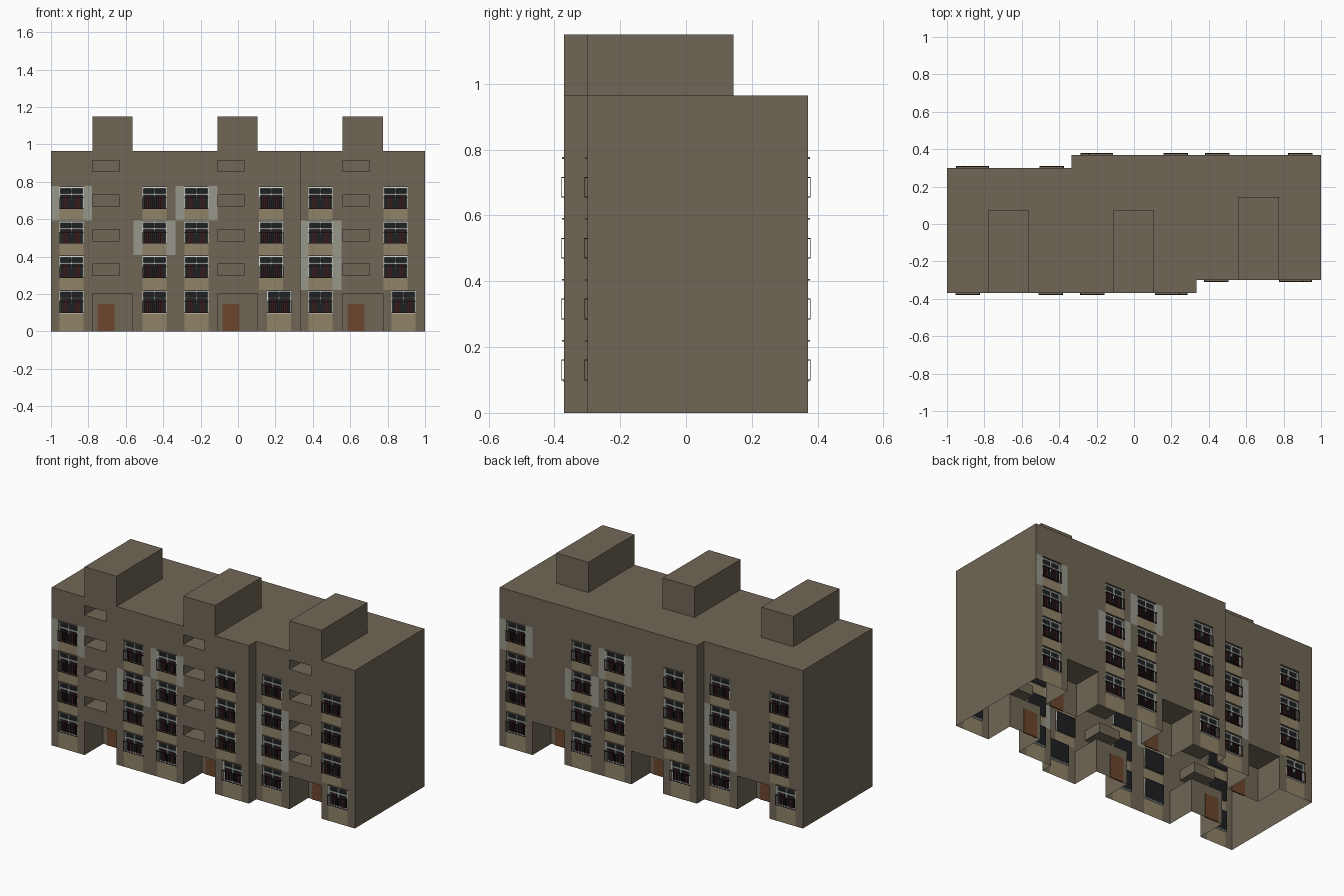
import bpy, bmesh, math
from mathutils import Vector

cube = bpy.data.objects.get("Cube")
if cube:
    bpy.data.objects.remove(cube, do_unlink=True)


def material(name, rgb):
    m = bpy.data.materials.new(name)
    m.use_nodes = True
    m.diffuse_color = (*rgb, 1)
    m.node_tree.nodes["Principled BSDF"].inputs["Base Color"].default_value = (*rgb, 1)
    return m


MATS = [
    material("wall_brown", (0.16, 0.135, 0.093)),
    material("spandrel_tan", (0.28, 0.23, 0.14)),
    material("panel_grey", (0.31, 0.31, 0.265)),
    material("door_brown", (0.15, 0.062, 0.026)),
    material("frame_white", (0.66, 0.72, 0.68)),
    material("glass_dark", (0.013, 0.014, 0.016)),
    material("railing_maroon", (0.035, 0.011, 0.012)),
]
WALL, TAN, GREY, DOOR, WHITE, GLASS, RAIL = range(len(MATS))

# Main dimensions
HEIGHT, FRONT, STEP_Y, STEP_X = 0.965, -0.37, -0.30, 0.333
WIN_W, WIN_H, FLOOR = 0.128, 0.118, 0.185
SILL, BAND = 0.099, 0.037
COLUMNS = [-0.89, -0.446, -0.222, 0.177, 0.441, 0.842]
SHIFTED = (0.177, 0.842)          # columns whose ground window sits sideways
BAYS = [-0.778, -0.11, 0.559]     # left edges of the stair bays
BAY_W, ENTRY_H, ENTRY_D = 0.215, 0.203, 0.18
STAIR_W, STAIR_H, STAIR_D = 0.144, 0.06, 0.12
# Grey panels: x range, z range
PANELS = [(-1, -0.78, 0.592, 0.778), (-0.559, -0.334, 0.407, 0.592),
          (-0.334, -0.11, 0.592, 0.778), (STEP_X, 0.553, 0.222, 0.592)]


def wall_y(x):
    return FRONT if x < STEP_X else STEP_Y


def finish(name, bm):
    me = bpy.data.meshes.new(name)
    bm.to_mesh(me)
    bm.free()
    for m in MATS:
        me.materials.append(m)
    return me


def place(name, me, loc=(0, 0, 0), turn=0):
    ob = bpy.data.objects.new(name, me)
    ob.location = loc
    ob.rotation_euler.z = turn
    bpy.context.collection.objects.link(ob)
    return ob


def quad(bm, pts, normal, mat=WALL):
    f = bm.faces.new([bm.verts.new(p) for p in pts])
    f.normal_update()
    if f.normal.dot(Vector(normal)) < 0:
        f.normal_flip()
    f.material_index = mat
    return f


def box(bm, x0, x1, y0, y1, z0, z1, mat=WALL):
    v = bmesh.ops.create_cube(bm, size=1)["verts"]
    for p in v:
        p.co = ((x0 + x1) / 2 + p.co.x * (x1 - x0),
                (y0 + y1) / 2 + p.co.y * (y1 - y0),
                (z0 + z1) / 2 + p.co.z * (z1 - z0))
    for f in {f for p in v for f in p.link_faces}:
        f.material_index = mat


# Window positions: (centre x, sill z)
windows = [(x + (0.043 if k == 0 and x in SHIFTED else 0), SILL + k * FLOOR)
           for x in COLUMNS for k in range(4)]


def niche(bm, x0, x1, z0, z1, y, depth, back=WALL):
    yb = y + depth
    quad(bm, [(x0, yb, z0), (x1, yb, z0), (x1, yb, z1), (x0, yb, z1)], (0, -1, 0), back)
    for x, n in ((x0, 1), (x1, -1)):
        quad(bm, [(x, y, z0), (x, yb, z0), (x, yb, z1), (x, y, z1)], (n, 0, 0))
    for z, n in ((z0, 1), (z1, -1)):
        if z > 0:
            quad(bm, [(x0, y, z), (x1, y, z), (x1, yb, z), (x0, yb, z)], (0, 0, n))


def inside(r, x, z):
    return r[0] < x < r[1] and r[2] < z < r[3]


def facade(name, stairs):
    """Stepped wall with window, entrance and stair openings and painted bands."""
    bm = bmesh.new()
    holes = []
    bands = []
    for x, z in windows:
        r = (x - WIN_W / 2, x + WIN_W / 2, z, z + WIN_H)
        holes.append((r, 0.012, GLASS))
        bands.append((r[0], r[1], 0 if z < FLOOR else z - 0.062, z))
    for b in BAYS:
        holes.append(((b, b + BAY_W, 0, ENTRY_H), ENTRY_D, WALL))
        if stairs:
            for k in range(4):
                z = 0.299 + k * FLOOR
                holes.append(((b, b + STAIR_W, z, z + STAIR_H), STAIR_D, WALL))
    rects = [h[0] for h in holes] + bands + PANELS
    for a, b in ((-1, STEP_X), (STEP_X, 1)):
        y = wall_y((a + b) / 2)
        xs = sorted({a, b} | {v for r in rects for v in r[:2] if a < v < b})
        zs = sorted({0, HEIGHT} | {v for r in rects for v in r[2:]})
        for x0, x1 in zip(xs, xs[1:]):
            for z0, z1 in zip(zs, zs[1:]):
                c = ((x0 + x1) / 2, (z0 + z1) / 2)
                if any(inside(h[0], *c) for h in holes):
                    continue
                mat = WALL
                if any(inside(r, *c) for r in bands):
                    mat = TAN
                elif any(inside(r, *c) for r in PANELS):
                    mat = GREY
                quad(bm, [(x0, y, z0), (x1, y, z0), (x1, y, z1), (x0, y, z1)], (0, -1, 0), mat)
    for r, depth, mat in holes:
        niche(bm, *r, wall_y(r[0]), depth, mat)
    # Return wall at the step
    quad(bm, [(STEP_X, FRONT, 0), (STEP_X, STEP_Y, 0),
              (STEP_X, STEP_Y, HEIGHT), (STEP_X, FRONT, HEIGHT)], (1, 0, 0))
    bmesh.ops.remove_doubles(bm, verts=bm.verts, dist=1e-5)
    return finish(name, bm)


place("front_facade", facade("front_facade", True))
place("back_facade", facade("back_facade", False), turn=math.pi)

# End walls and flat roof
bm = bmesh.new()
for s in (1, -1):
    quad(bm, [(s, s * STEP_Y, 0), (s, -s * FRONT, 0),
              (s, -s * FRONT, HEIGHT), (s, s * STEP_Y, HEIGHT)], (s, 0, 0))
place("end_walls", finish("end_walls", bm))

bm = bmesh.new()
half = [(-1, FRONT), (STEP_X, FRONT), (STEP_X, STEP_Y), (1, STEP_Y)]
quad(bm, [(s * x, s * y, HEIGHT) for s in (1, -1) for x, y in half], (0, 0, 1))
place("roof", finish("roof", bm))

# Stair heads on the roof
for b in BAYS:
    y = wall_y(b)
    bm = bmesh.new()
    box(bm, b, b + BAY_W, y, y + 0.445, HEIGHT, 1.15)
    place("stair_head", finish("stair_head", bm))

# Window: frame, lintel and railing, shared by all openings
bm = bmesh.new()
w, h = WIN_W / 2, WIN_H
for s in (-1, 1):
    x = s * (w - 0.003)
    box(bm, x - 0.003, x + 0.003, 0.003, 0.011, 0, h, WHITE)
box(bm, -0.003, 0.003, 0.003, 0.011, 0.05, h, WHITE)
box(bm, -w, w, 0.003, 0.011, h - 0.007, h, WHITE)
box(bm, -w, w, 0.003, 0.011, 0.076, 0.083, WHITE)
for s in (-1, 1):
    x = s * w * 0.5
    box(bm, x - 0.014, x + 0.014, 0.008, 0.0115, 0, 0.07, RAIL)
box(bm, -w, w, -0.007, 0.002, h, h + 0.005, WALL)
for z in (0, 0.06):
    box(bm, -w, w, -0.009, -0.006, z, z + 0.003, RAIL)
    for s in (-1, 1):
        box(bm, s * w - 0.0015, s * w + 0.0015, -0.009, 0.002, z, z + 0.003, RAIL)
BARS = 12
for i in range(BARS + 1):
    x = -w + 2 * w * i / BARS
    box(bm, x - 0.001, x + 0.001, -0.0085, -0.0065, 0, 0.06, RAIL)
window_mesh = finish("window", bm)

# Ground windows get a white sill
bm = bmesh.new()
box(bm, -w, w, -0.004, 0.011, -0.004, 0.003, WHITE)
sill_mesh = finish("sill", bm)

# Entrance door, seen from both sides of the recess wall
bm = bmesh.new()
box(bm, 0.027, 0.118, -0.004, 0.004, 0, 0.147, DOOR)
door_mesh = finish("door", bm)

for side, s, turn in (("front", 1, 0), ("back", -1, math.pi)):
    for x, z in windows:
        loc = (s * x, s * wall_y(x), z)
        place(side + "_window", window_mesh, loc, turn)
        if z < FLOOR:
            place(side + "_window_sill", sill_mesh, loc, turn)
    for b in BAYS:
        place(side + "_door", door_mesh, (s * b, s * (wall_y(b) + ENTRY_D), 0), turn)
